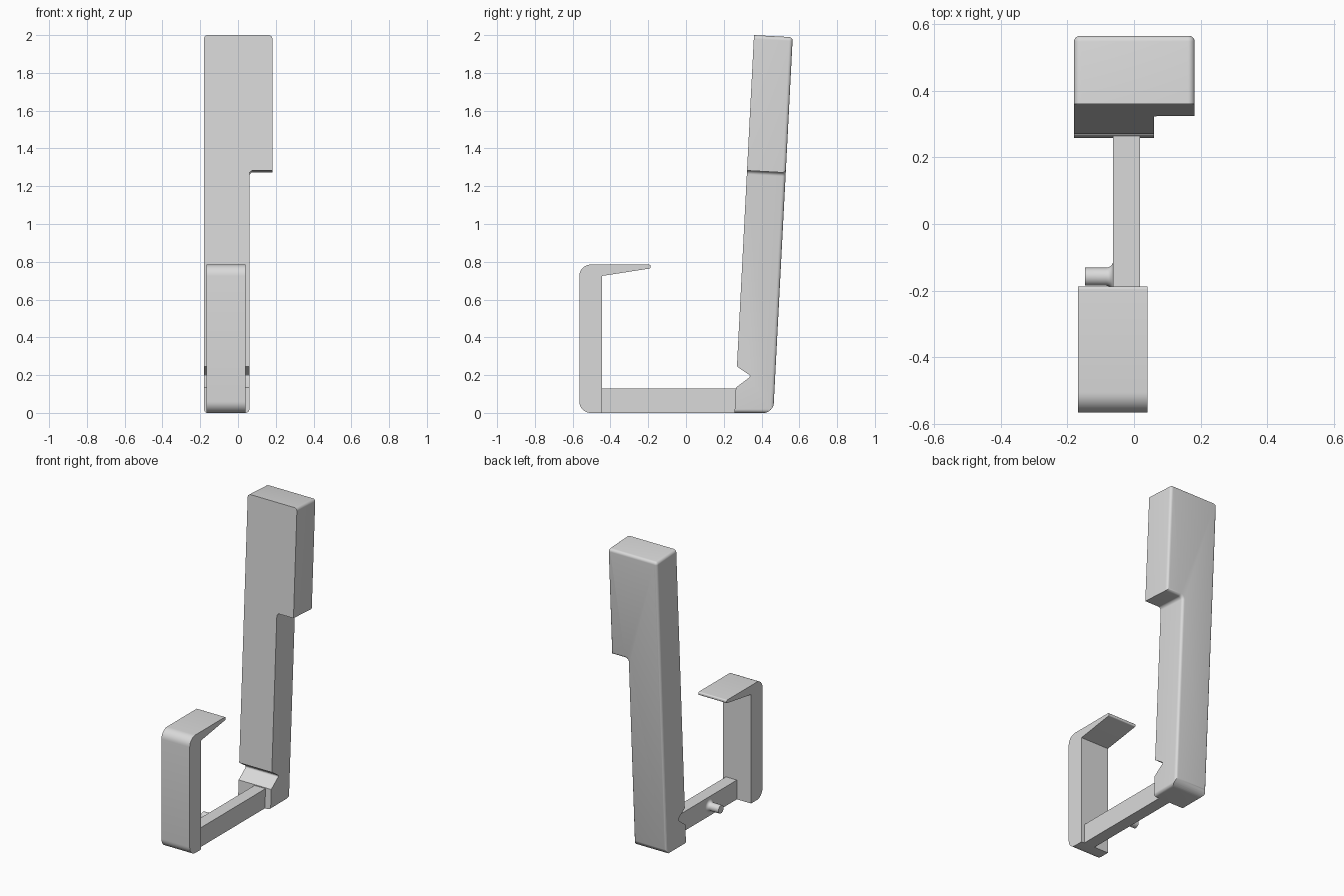
import bpy
import bmesh
from math import pi, sin, cos, tan
from mathutils import Vector, Matrix

cube = bpy.data.objects.get("Cube")
if cube:
    bpy.data.objects.remove(cube, do_unlink=True)

grey = bpy.data.materials.new("plain grey")
grey.use_nodes = True
colour = (0.7, 0.7, 0.7, 1)
grey.diffuse_color = colour
grey.node_tree.nodes["Principled BSDF"].inputs["Base Color"].default_value = colour


def rounded(corners, steps=8):
    """Turn (a, b, radius) corners into a filleted outline."""
    out = []
    for i, (a, b, r) in enumerate(corners):
        p = Vector((a, b))
        if r == 0:
            out.append(p)
            continue
        u = (Vector(corners[i - 1][:2]) - p).normalized()
        v = (Vector(corners[(i + 1) % len(corners)][:2]) - p).normalized()
        half = u.angle(v) / 2
        centre = p + (u + v).normalized() * (r / sin(half))
        start = p + u * (r / tan(half)) - centre
        end = p + v * (r / tan(half)) - centre
        sweep = start.angle(end)
        for k in range(steps + 1):
            t = k / steps
            out.append(centre + (start * sin((1 - t) * sweep)
                                 + end * sin(t * sweep)) / sin(sweep))
    return out


def prism(outline, place, lo, hi):
    """Extrude an outline between two depths; place maps (a, b, depth) to a point."""
    bm = bmesh.new()
    near = [bm.verts.new(place(p.x, p.y, lo)) for p in outline]
    far = [bm.verts.new(place(p.x, p.y, hi)) for p in outline]
    bm.faces.new(near)
    bm.faces.new(far)
    for i in range(len(near)):
        bm.faces.new((near[i - 1], near[i], far[i], far[i - 1]))
    bmesh.ops.recalc_face_normals(bm, faces=bm.faces)
    return bm


def finish(bm, name):
    mesh = bpy.data.meshes.new(name)
    bmesh.ops.recalc_face_normals(bm, faces=bm.faces)
    bm.to_mesh(mesh)
    bm.free()
    mesh.materials.append(grey)
    ob = bpy.data.objects.new(name, mesh)
    bpy.context.collection.objects.link(ob)
    return ob


def activate(ob):
    bpy.ops.object.select_all(action="DESELECT")
    ob.select_set(True)
    bpy.context.view_layer.objects.active = ob


def smooth(ob):
    activate(ob)
    bpy.ops.object.shade_smooth_by_angle(angle=pi / 6)


def side(a, b, d):
    return (d, a, b)


# Leaning upright with the wide head, rounded around its back face
DEPTH = 0.205
outline = rounded([(-0.18, 0, 0.02), (0.06, 0, 0.02), (0.06, 1.283, 0.02),
                   (0.182, 1.283, 0), (0.182, 2, 0.02), (-0.18, 2, 0.02)])
bm = prism(outline, lambda a, b, d: (a, d, b), 0, DEPTH)
rim = [e for e in bm.edges if all(v.co.y > DEPTH - 0.001 for v in e.verts)]
bmesh.ops.bevel(bm, geom=rim, offset=0.018, segments=5, profile=0.5, affect="EDGES")
for v in bm.verts:
    x, d, z = v.co
    v.co = (x, 0.257 + 0.0515 * z + d, z - 0.055 * d * min(max(z, 0) / 1.28, 1))
upright = finish(bm, "upright")

# Side outline that rounds the heel and cuts the notch
trim = rounded([(0.2, -0.001, 0), (0.463, -0.001, 0.06), (0.475, 0.2, 0),
                (0.62, 2.1, 0), (0.2, 2.1, 0), (0.2, 0.292, 0),
                (0.345, 0.195, 0.01), (0.2, 0.085, 0)])
cutter = finish(prism(trim, side, -0.4, 0.4), "upright_trim")
cutter.hide_render = True
mod = upright.modifiers.new("trim", "BOOLEAN")
mod.operation = "INTERSECT"
mod.solver = "EXACT"
mod.object = cutter
activate(upright)
bpy.ops.object.modifier_apply(modifier=mod.name)
bpy.data.objects.remove(cutter, do_unlink=True)
smooth(upright)

# Front hook with tapered tongue
hook = rounded([(-0.445, 0, 0), (-0.565, 0, 0.06), (-0.565, 0.785, 0.06),
                (-0.187, 0.785, 0.009), (-0.187, 0.765, 0.007), (-0.445, 0.725, 0)])
smooth(finish(prism(hook, side, -0.168, 0.04), "front_hook"))

# Bar joining hook and upright
bar = rounded([(-0.455, 0, 0), (0.265, 0, 0), (0.265, 0.128, 0), (-0.455, 0.128, 0)])
finish(prism(bar, side, -0.063, 0.018), "connecting_bar")

# Small side peg, flared where it meets the bar
bm = bmesh.new()
profile = [(-0.147, 0), (-0.147, 0.027)]
profile += [(-0.083 + 0.02 * sin(t), 0.047 - 0.02 * cos(t))
            for t in [k * pi / 12 for k in range(7)]]
profile += [(-0.055, 0.047), (-0.055, 0)]
ring = [bm.verts.new((x, 0, r)) for x, r in profile]
edges = [bm.edges.new(pair) for pair in zip(ring, ring[1:])]
bmesh.ops.spin(bm, geom=ring + edges, cent=(0, 0, 0), axis=(1, 0, 0),
               angle=2 * pi, steps=32)
bmesh.ops.remove_doubles(bm, verts=bm.verts, dist=0.0001)
bm.transform(Matrix.Translation((0, -0.158, 0.065)))
smooth(finish(bm, "side_peg"))
